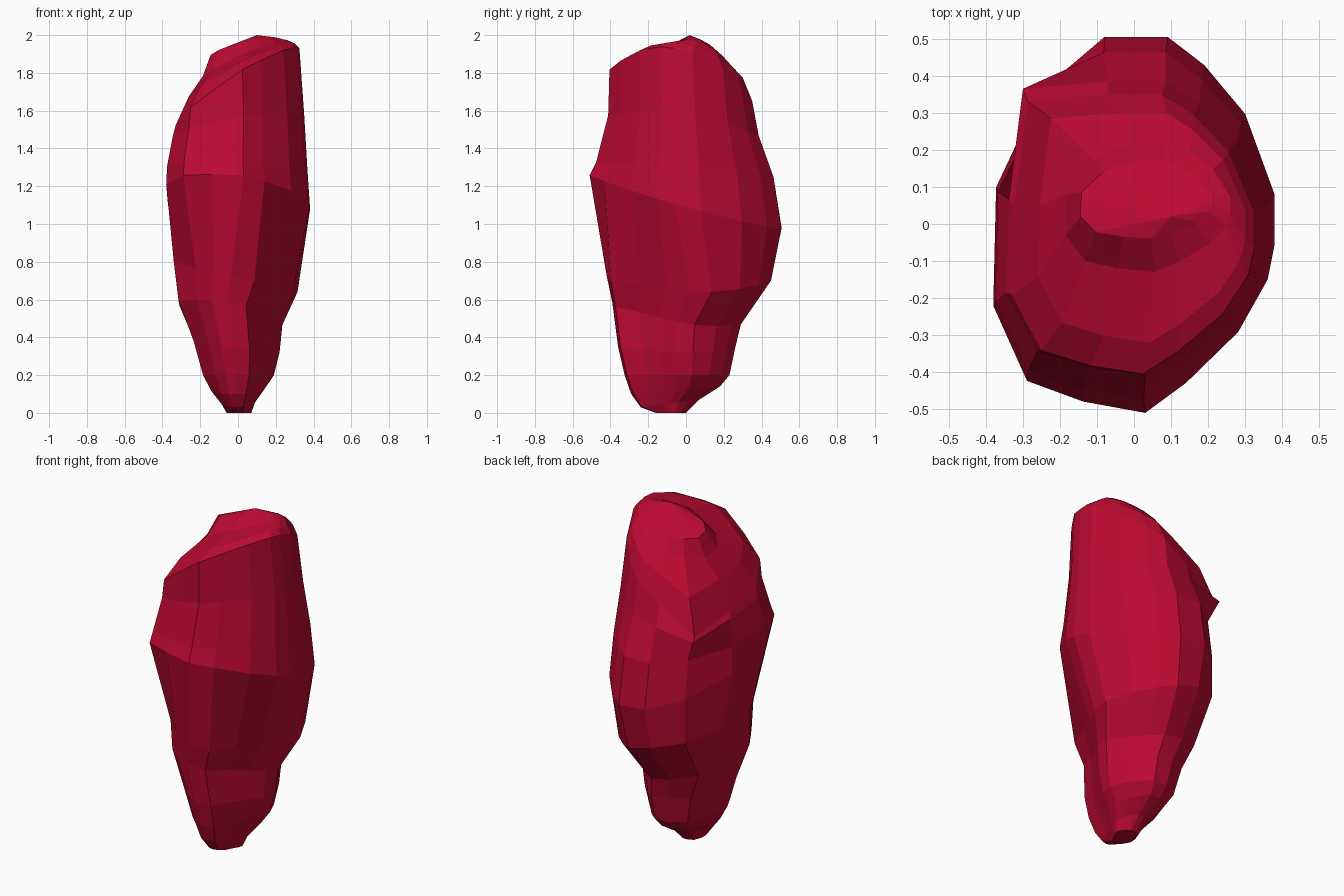
import bpy
import bmesh

# Plan outline of the whorl, normalised to -1..1 on each axis
whorl = [(0.08, -1.0), (0.37, -0.84), (0.74, -0.57), (0.95, -0.29), (1.0, -0.1),
         (1.0, 0.16), (0.79, 0.59), (0.5, 0.85), (0.24, 1.0), (-0.21, 1.0),
         (-0.65, 0.72), (-0.98, 0.2), (-1.0, -0.43), (-0.76, -0.83), (-0.36, -0.94)]

# Lower stem: front keel with a flattened right side
stem = [(-0.08, -1.0), (0.3, -0.95), (0.5, -0.58), (0.73, -0.27), (0.93, 0.0),
        (1.0, 0.28), (0.79, 0.62), (0.5, 0.85), (0.24, 1.0), (-0.21, 1.0),
        (-0.72, 0.8), (-0.98, 0.25), (-1.0, -0.3), (-0.65, -0.76), (-0.36, -0.95)]

# Shoulder: same as the whorl, with a lip pulled out at the back left
shoulder = whorl[:10] + [(-0.87, 0.95)] + whorl[11:]

# Tilted sections, tip to crown: z, rise to +x, rise to +y, x min, x max, y min, y max
stem_sections = [
    (0.0, 0.0, 0.0, -0.06, 0.07, -0.16, 0.0),
    (0.05, 0.0, 0.02, -0.085, 0.09, -0.24, 0.07),
    (0.12, 0.0, 0.02, -0.14, 0.14, -0.29, 0.18),
    (0.2, 0.0, 0.0, -0.185, 0.19, -0.325, 0.23),
    (0.35, -0.03, 0.0, -0.235, 0.22, -0.36, 0.26),
    (0.53, -0.05, -0.05, -0.315, 0.235, -0.39, 0.29),
    (0.72, -0.08, 0.0, -0.34, 0.315, -0.42, 0.45),
]
whorl_sections = [
    (1.12, -0.03, -0.14, -0.38, 0.38, -0.51, 0.505),
    (1.29, 0.0, -0.04, -0.375, 0.367, -0.475, 0.463),
]
shoulder_sections = [
    (1.51, 0.07, -0.06, -0.345, 0.35, -0.412, 0.385),
    (1.7, 0.22, -0.1, -0.33, 0.325, -0.405, 0.35),
    (1.8, 0.15, -0.06, -0.26, 0.3, -0.32, 0.3),
]
spire_sections = [
    (1.87, 0.1, -0.035, -0.185, 0.26, -0.13, 0.22),
    (1.93, 0.05, -0.035, -0.145, 0.21, -0.04, 0.17),
]
layers = [(stem, stem_sections), (whorl, whorl_sections),
          (shoulder, shoulder_sections), (whorl, spire_sections)]


def lerp(lo, hi, t):
    return lo + (hi - lo) * (t + 1) / 2


bm = bmesh.new()
rings = []
for outline, sections in layers:
    for z, rise_x, rise_y, x0, x1, y0, y1 in sections:
        rings.append([bm.verts.new((lerp(x0, x1, u), lerp(y0, y1, v),
                                    z + rise_x * u + rise_y * v)) for u, v in outline])

# Skin the body between sections
count = len(whorl)
for low, high in zip(rings, rings[1:]):
    for i in range(count):
        j = (i + 1) % count
        bm.faces.new((low[i], low[j], high[j], high[i]))

# Flat foot and shallow domed crown
bm.faces.new(rings[0][::-1])
crown = bm.verts.new((0.1, 0.02, 2.0))
for i in range(count):
    bm.faces.new((rings[-1][i], rings[-1][(i + 1) % count], crown))

bmesh.ops.recalc_face_normals(bm, faces=bm.faces)
mesh = bpy.data.meshes.new("shell_body")
bm.to_mesh(mesh)
bm.free()
shell = bpy.data.objects.new("shell_body", mesh)
bpy.context.collection.objects.link(shell)

# Crimson surface
crimson = bpy.data.materials.new("crimson")
crimson.diffuse_color = (0.5, 0.003, 0.03, 1.0)
mesh.materials.append(crimson)
